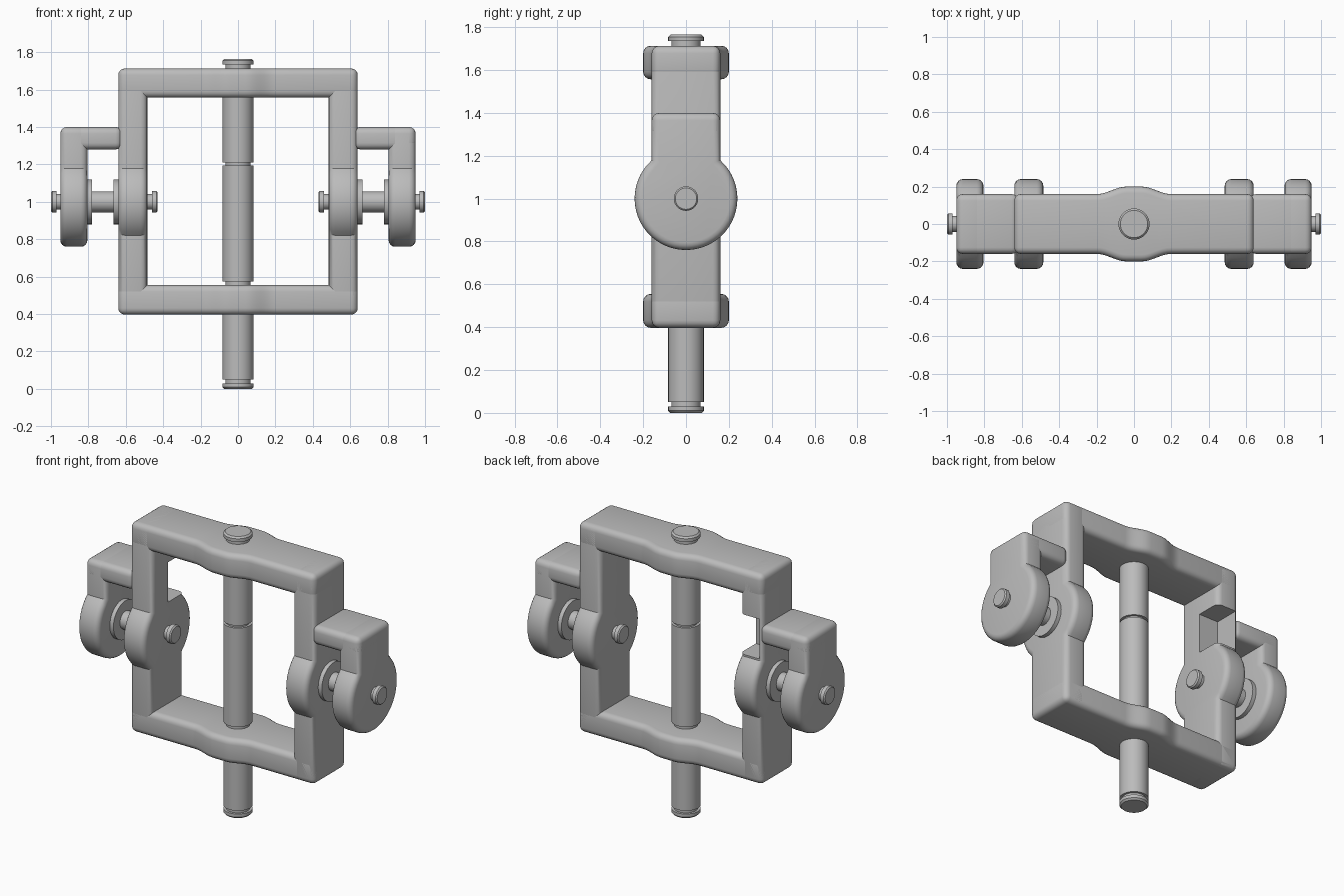
import bpy, bmesh
from math import sin, cos, pi, radians, asin, degrees

if "Cube" in bpy.data.objects:
    bpy.data.objects.remove(bpy.data.objects["Cube"], do_unlink=True)

steel = bpy.data.materials.new("plain_grey")
steel.use_nodes = True
GREY = (0.5, 0.5, 0.5, 1)
steel.diffuse_color = GREY
steel.node_tree.nodes["Principled BSDF"].inputs["Base Color"].default_value = GREY

HALF = 0.16                 # half depth of the bars
BOSS = 0.24                 # radius of the round bosses
AXLE = 1.0                  # height of the side bolts
ROUND = 0.035               # edge rounding
BOTTOM, TOP = 0.397, 1.713  # height range of the frame
OUTER, INNER = 0.64, 0.485  # half widths of the frame


def finish(name, bm):
    bmesh.ops.recalc_face_normals(bm, faces=bm.faces)
    mesh = bpy.data.meshes.new(name)
    bm.to_mesh(mesh)
    bm.free()
    mesh.materials.append(steel)
    obj = bpy.data.objects.new(name, mesh)
    bpy.context.collection.objects.link(obj)
    return obj


def smooth(obj):
    bpy.ops.object.select_all(action='DESELECT')
    obj.select_set(True)
    bpy.context.view_layer.objects.active = obj
    bpy.ops.object.shade_smooth_by_angle(angle=radians(35))


def prism(name, outline, axis, lo, hi, rounding=ROUND):
    """Extrude an outline along x or z, then round its rims and square corners."""
    bm = bmesh.new()

    def place(p, t):
        return (t, p[0], p[1]) if axis == 'x' else (p[0], p[1], t)
    rings = [[bm.verts.new(place(p, t)) for p in outline] for t in (lo, hi)]
    bm.faces.new(rings[0])
    bm.faces.new(rings[1])
    n = len(outline)
    for i in range(n):
        j = (i + 1) % n
        bm.faces.new((rings[0][i], rings[0][j], rings[1][j], rings[1][i]))
    bmesh.ops.recalc_face_normals(bm, faces=bm.faces)
    if rounding:
        sharp = [e for e in bm.edges if e.calc_face_angle() > radians(60)]
        bmesh.ops.bevel(bm, geom=sharp, offset=rounding, segments=4,
                        profile=0.5, affect='EDGES', clamp_overlap=False)
    obj = finish(name, bm)
    smooth(obj)
    return obj


def lathe(name, profile, axis, height=0, sides=40):
    """Spin (distance, radius) points around an x or z axis at a given height."""
    bm = bmesh.new()
    rings = []
    for t, r in profile:
        ring = []
        for k in range(sides):
            a = 2 * pi * k / sides
            u, v = r * cos(a), r * sin(a)
            ring.append(bm.verts.new((t, u, v + height) if axis == 'x'
                                     else (u, v, t + height)))
        rings.append(ring)
    for a, b in zip(rings, rings[1:]):
        for k in range(sides):
            m = (k + 1) % sides
            bm.faces.new((a[k], a[m], b[m], b[k]))
    bm.faces.new(rings[0])
    bm.faces.new(rings[-1])
    smooth(finish(name, bm))


def arc(start, end, steps):
    angles = [radians(start + (end - start) * i / steps) for i in range(steps + 1)]
    return [(BOSS * cos(a), AXLE + BOSS * sin(a)) for a in angles]


def rect(u0, u1, v0, v1):
    return [(u0, v0), (u1, v0), (u1, v1), (u0, v1)]


# Outlines
meet = degrees(asin((BOSS ** 2 - HALF ** 2) ** 0.5 / BOSS))
half_post = [(HALF, BOTTOM)] + arc(-meet, meet, 14) + [(HALF, TOP)]
post_outline = half_post + [(-y, z) for y, z in reversed(half_post)]
cheek_outline = arc(-180 - meet, meet, 40) + [(HALF, 1.4), (-HALF, 1.4)]
rise = [(0.2 - 0.16 * i / 8, HALF + 0.02 * (1 - cos(pi * i / 8))) for i in range(9)]
half_bar = ([(-OUTER, HALF)] + [(-x, y) for x, y in rise] + rise[::-1]
            + [(OUTER, HALF)])
bar_outline = half_bar + [(x, -y) for x, y in reversed(half_bar)]

# Top and bottom bars of the frame
prism("frame_top_bar", bar_outline, 'z', 1.557, TOP)
prism("frame_bottom_bar", bar_outline, 'z', BOTTOM, 0.555)

# Bolt with heads, necks and two flanges
bolt = [(0.43, 0.05), (0.437, 0.057), (0.46, 0.057), (0.46, 0.042), (0.485, 0.042),
        (0.485, 0.056), (0.64, 0.056), (0.64, 0.12), (0.665, 0.12), (0.665, 0.056),
        (0.78, 0.056), (0.78, 0.12), (0.81, 0.12), (0.81, 0.056), (0.945, 0.056),
        (0.945, 0.042), (0.97, 0.042), (0.97, 0.057), (0.993, 0.057), (1.0, 0.05)]

# Posts, hangers and bolts on both sides
for side, s in (("left", 1), ("right", -1)):
    def span(a, b):
        return sorted((s * a, s * b))
    post = prism(side + "_frame_post", post_outline, 'x', *span(INNER, OUTER))
    prism(side + "_hanger_cheek", cheek_outline, 'x', *span(0.805, 0.95))
    prism(side + "_hanger_arm", rect(-HALF, HALF, 1.28, 1.4), 'x', *span(0.62, 0.95))
    lathe(side + "_bolt", [(s * t, r) for t, r in bolt], 'x', AXLE)

# Notch in the back of the right post, leaving a thin outer wall
notch = prism("notch_cutter", rect(0, 0.3, 1.19, 1.44), 'x', -0.62, -0.4, 0)
notch.hide_render = True
cut = post.modifiers.new("notch", 'BOOLEAN')
cut.operation = 'DIFFERENCE'
cut.solver = 'EXACT'
cut.object = notch
bpy.context.view_layer.objects.active = post
bpy.ops.object.modifier_apply(modifier="notch")
bpy.data.objects.remove(notch, do_unlink=True)
smooth(post)

# Central rod with rounded ends and grooves
R, G = 0.083, 0.068
rod = [(0, R - 0.01), (0.01, R)]
for low, high in ((0.03, 0.05), (0.555, 0.575), (1.195, 1.21), (1.71, 1.735)):
    rod += [(low, R), (low, G), (high, G), (high, R)]
rod += [(1.755, R), (1.765, R - 0.01)]
lathe("central_rod", rod, 'z')
